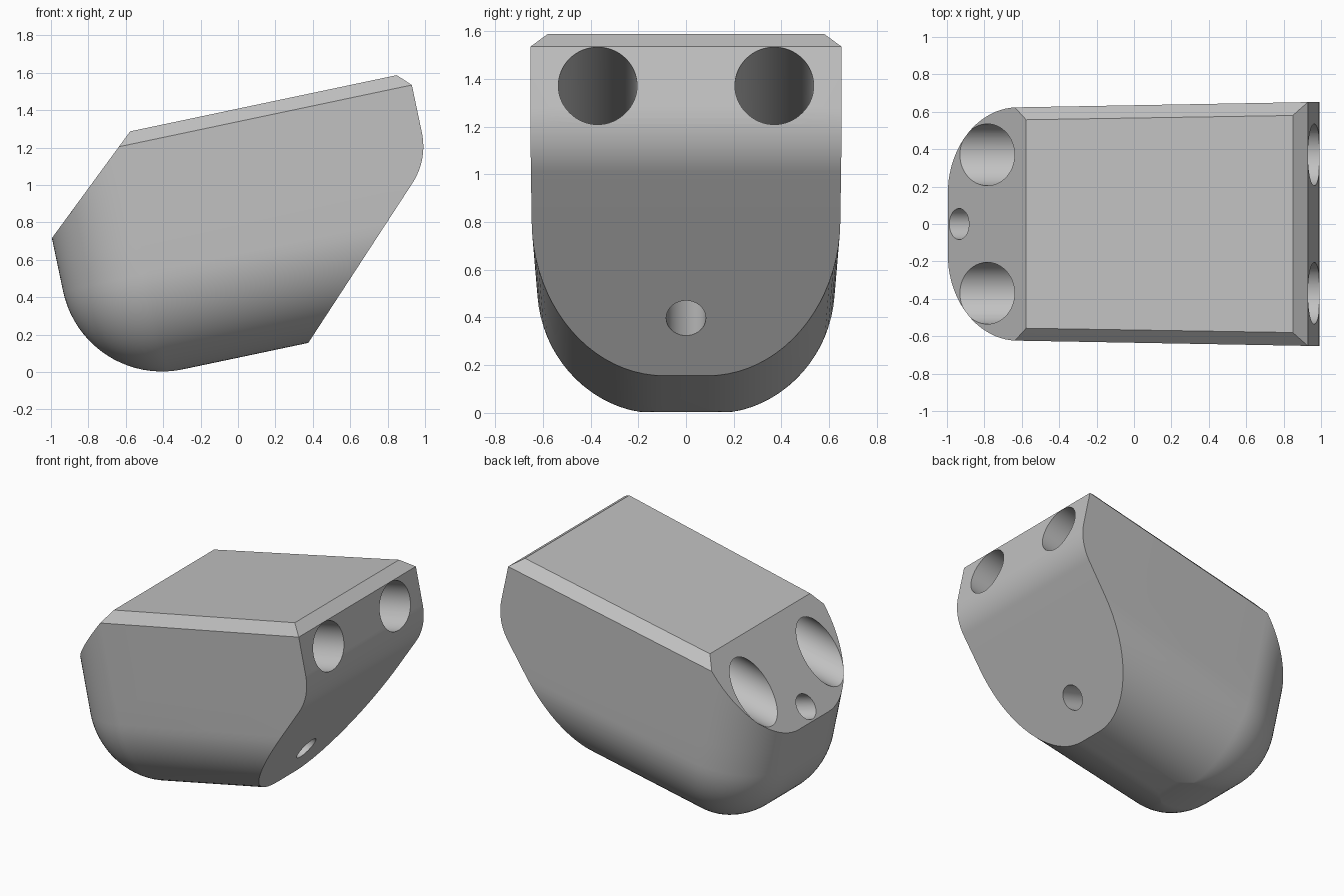
import bpy, bmesh
from math import sin, cos, pi, sqrt, radians
from mathutils import Matrix, Vector

cube = bpy.data.objects.get("Cube")
if cube:
    bpy.data.objects.remove(cube, do_unlink=True)

BOTTOM, TOP, BEVEL = 0.075, 1.378, 0.068
LEFT, RIGHT, WIDTH = -0.826, 1.226, 0.63
R_BOTTOM, R_CORNER, R_NOSE = 0.54, 0.46, 0.36
NOSE_W = 1.05
TILT = Matrix.Rotation(radians(-11.9), 4, 'Y')

grey = bpy.data.materials.new("light_grey")
grey.use_nodes = True
colour = (0.53, 0.53, 0.53, 1)
grey.diffuse_color = colour
grey.node_tree.nodes["Principled BSDF"].inputs["Base Color"].default_value = colour


def right_end(w):
    """Sloped underside, rounded nose, upright wall and top bevel."""
    if w < NOSE_W - R_NOSE * sin(pi / 4):
        return 0.4 + w - BOTTOM
    if w < NOSE_W:
        return RIGHT - R_NOSE + sqrt(R_NOSE ** 2 - (NOSE_W - w) ** 2)
    return RIGHT - max(0, w - (TOP - BEVEL))


def outline(w):
    """Plan of the block at one height, rounded at its left corners."""
    rise = max(0, BOTTOM + R_BOTTOM - w)
    inset = R_BOTTOM - sqrt(max(0, R_BOTTOM ** 2 - rise ** 2))
    half = WIDTH - inset - max(0, w - (TOP - BEVEL))
    left = LEFT + inset
    r = max(R_CORNER - inset, 0.004)
    pts = [(right_end(w), -half), (right_end(w), half)]
    n = 20
    arc = [(left + r - r * sin(a), half - r + r * cos(a))
           for a in (i * pi / 2 / n for i in range(n + 1))]
    pts += arc + [(u, -y) for u, y in reversed(arc)]
    return [Vector((u, y * (1 + 0.028 * u), w)) for u, y in pts]


# Block: stacked outlines
levels = [BOTTOM + R_BOTTOM * (1 - cos(i * pi / 40)) for i in range(21)]
levels += [NOSE_W - R_NOSE * sin(i * pi / 48) for i in range(12, -1, -1)]
levels += [TOP - BEVEL, TOP]
bm = bmesh.new()
rings = [[bm.verts.new(p) for p in outline(w)] for w in levels]
for low, high in zip(rings, rings[1:]):
    for i in range(len(low)):
        j = (i + 1) % len(low)
        bm.faces.new((low[i], low[j], high[j], high[i]))
bm.faces.new(rings[0][::-1])
bm.faces.new(rings[-1])

# Slanted cut across the upper left end
cut = bmesh.ops.bisect_plane(bm, geom=bm.verts[:] + bm.edges[:] + bm.faces[:],
                             plane_co=(-0.299, 0, TOP), plane_no=(-0.475, 0, 0.53),
                             clear_outer=True)
bmesh.ops.contextual_create(
    bm, geom=[e for e in cut["geom_cut"] if isinstance(e, bmesh.types.BMEdge)])
bmesh.ops.recalc_face_normals(bm, faces=bm.faces[:])
mesh = bpy.data.meshes.new("tilted_block")
bm.to_mesh(mesh)
bm.free()
block = bpy.data.objects.new("tilted_block", mesh)
bpy.context.collection.objects.link(block)
mesh.materials.append(grey)


def drill(start, end, radius):
    """Bore a round hole right through the block."""
    a, b = Vector(start), Vector(end)
    bpy.ops.mesh.primitive_cylinder_add(vertices=64, radius=radius, depth=(b - a).length)
    cutter = bpy.context.object
    cutter.name = "hole_cutter"
    cutter.hide_render = True
    cutter.data.materials.append(grey)
    cutter.data.transform(Matrix.Translation((a + b) / 2)
                          @ (b - a).to_track_quat('Z', 'Y').to_matrix().to_4x4())
    bpy.context.view_layer.objects.active = block
    mod = block.modifiers.new("hole", 'BOOLEAN')
    mod.operation, mod.solver, mod.object = 'DIFFERENCE', 'EXACT', cutter
    bpy.ops.object.modifier_apply(modifier=mod.name)
    bpy.data.objects.remove(cutter, do_unlink=True)


# Two wide bores and one narrow slanted bore
for side in (-1, 1):
    drill((-1.5, side * 0.37, 1.143), (1.8, side * 0.37, 1.143), 0.165)
drill((-1.433, 0, 1.324), (1.287, 0, -0.072), 0.083)

# Tilt and shade
block.data.transform(TILT)
bpy.ops.object.select_all(action='DESELECT')
block.select_set(True)
bpy.context.view_layer.objects.active = block
bpy.ops.object.shade_smooth_by_angle(angle=radians(25))
